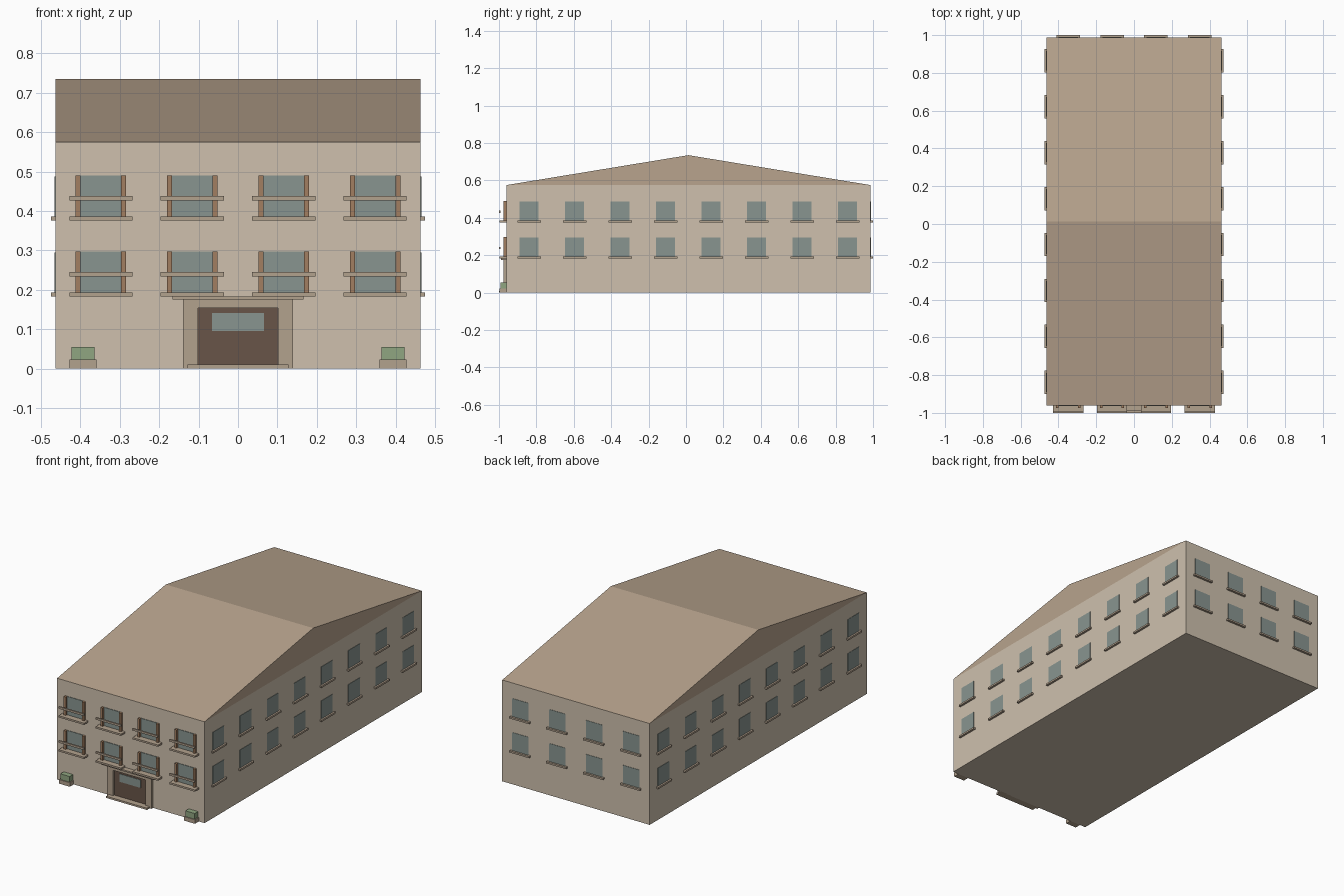
import bpy, bmesh

if "Cube" in bpy.data.objects:
    bpy.data.objects.remove(bpy.data.objects["Cube"])


def material(name, r, g, b):
    m = bpy.data.materials.new(name)
    m.diffuse_color = (r, g, b, 1)
    m.use_nodes = True
    m.node_tree.nodes["Principled BSDF"].inputs["Base Color"].default_value = m.diffuse_color
    return m


WALL = material("wall_stone", 0.62, 0.53, 0.42)
ROOF = material("roof_tan", 0.48, 0.37, 0.27)
TRIM = material("trim_tan", 0.45, 0.36, 0.27)
GLASS = material("glass", 0.25, 0.30, 0.28)
WOOD = material("shutter_wood", 0.36, 0.21, 0.12)
DOOR = material("door_brown", 0.14, 0.09, 0.065)
LEAF = material("leaf_green", 0.28, 0.38, 0.22)


def finish(name, bm, mat):
    bmesh.ops.recalc_face_normals(bm, faces=bm.faces)
    me = bpy.data.meshes.new(name)
    bm.to_mesh(me)
    bm.free()
    me.materials.append(mat)
    ob = bpy.data.objects.new(name, me)
    bpy.context.collection.objects.link(ob)
    return ob


def box(name, x, y, z, mat):
    """Box from (min, max) ranges on each axis."""
    bm = bmesh.new()
    bmesh.ops.create_cube(bm, size=1)
    for v in bm.verts:
        v.co = [r[0] if c < 0 else r[1] for c, r in zip(v.co, (x, y, z))]
    return finish(name, bm, mat)


def around(c, half):
    return (c - half, c + half)


W, FRONT, BACK, EAVE, RIDGE = 0.463, -0.961, 0.987, 0.575, 0.735
MID = (FRONT + BACK) / 2

# Main block
box("walls", (-W, W), (FRONT, BACK), (0, EAVE), WALL)

# Gable roof: triangular profile extruded across the width
bm = bmesh.new()
profile = [bm.verts.new((-W, y, z)) for y, z in ((FRONT, EAVE), (BACK, EAVE), (MID, RIDGE))]
tri = bm.faces.new(profile)
ext = bmesh.ops.extrude_face_region(bm, geom=[tri], use_keep_orig=True)
moved = [g for g in ext["geom"] if isinstance(g, bmesh.types.BMVert)]
bmesh.ops.translate(bm, vec=(2 * W, 0, 0), verts=moved)
finish("roof", bm, ROOF)

columns = [0.232 * (i - 1.5) for i in range(4)]
side_rows = [MID + 0.2433 * (i - 3.5) for i in range(8)]

for sill in (0.183, 0.376):
    top = sill + 0.01                      # window bottom
    head = sill + 0.114                    # window top
    for x in columns:
        # Front windows with shutters, balcony slab and rail
        box("front_window", around(x, 0.052), (FRONT - 0.003, FRONT + 0.01), (top, head), GLASS)
        for s in (-1, 1):
            box("front_shutter", around(x + s * 0.0575, 0.0065),
                (FRONT - 0.014, FRONT + 0.005), (top, head), WOOD)
        box("balcony_slab", around(x, 0.08), (-0.998, FRONT + 0.005), (sill, top), TRIM)
        box("balcony_rail", around(x, 0.08), (-1.0, -0.991), (sill + 0.051, sill + 0.062), TRIM)
        # Back windows
        box("back_window", around(x, 0.051), (BACK - 0.01, BACK + 0.002), (top, head - 0.002), GLASS)
        box("back_sill", around(x, 0.062), (BACK - 0.005, 1.0), (sill, top), TRIM)
    # Side windows
    for y in side_rows:
        for s in (-1, 1):
            box("side_window", sorted((s * (W - 0.01), s * (W + 0.002))),
                around(y, 0.051), (top, head - 0.002), GLASS)
            box("side_sill", sorted((s * (W - 0.005), s * (W + 0.012))),
                around(y, 0.062), (sill, top), TRIM)

# Entrance: door, transom, surround, canopy and step
box("door", (-0.102, 0.102), (FRONT - 0.004, FRONT + 0.01), (0.005, 0.156), DOOR)
box("door_glass", (-0.066, 0.066), (FRONT - 0.007, FRONT), (0.096, 0.141), GLASS)
for s in (-1, 1):
    box("door_jamb", around(s * 0.12, 0.019), (FRONT - 0.014, FRONT + 0.005), (0, 0.176), TRIM)
box("door_lintel", (-0.101, 0.101), (FRONT - 0.014, FRONT + 0.005), (0.154, 0.176), TRIM)
box("door_canopy", (-0.166, 0.166), (-0.99, FRONT + 0.005), (0.175, 0.183), TRIM)
box("door_step", (-0.128, 0.128), (-1.0, FRONT + 0.005), (0, 0.01), TRIM)

# Planters
for s in (-1, 1):
    box("planter_box", around(s * 0.393, 0.034), (-0.996, FRONT + 0.005), (0, 0.023), TRIM)
    box("planter_hedge", around(s * 0.393, 0.029), (-0.991, FRONT), (0.02, 0.055), LEAF)
